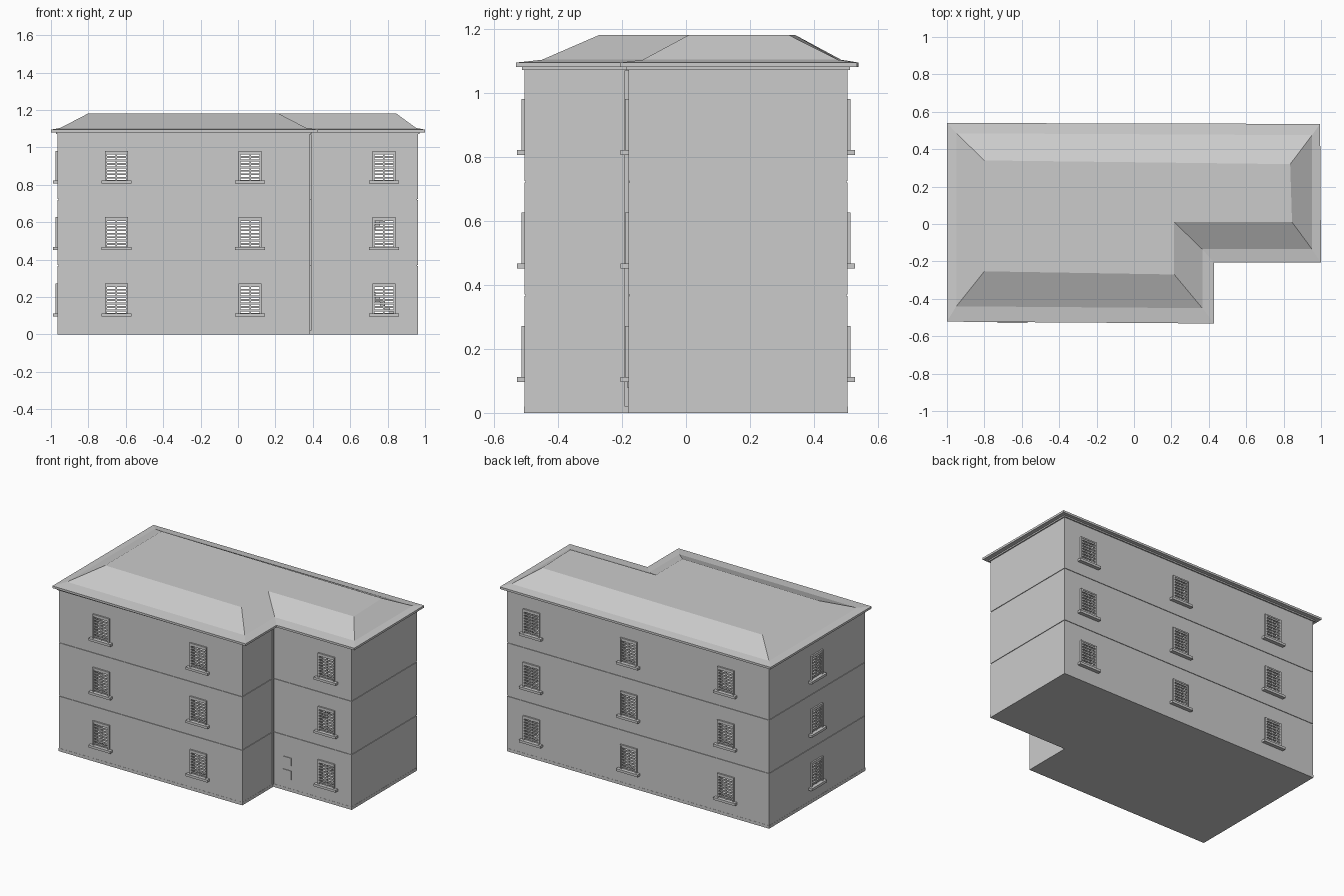
import bpy, bmesh, math
from mathutils import Matrix, Vector

cube = bpy.data.objects.get("Cube")
if cube:
    bpy.data.objects.remove(cube, do_unlink=True)

grey = bpy.data.materials.new("light grey")
grey.use_nodes = True
COLOUR = (0.6, 0.6, 0.6, 1)
grey.diffuse_color = COLOUR
grey.node_tree.nodes["Principled BSDF"].inputs["Base Color"].default_value = COLOUR


def finish(bm, name):
    bmesh.ops.recalc_face_normals(bm, faces=bm.faces)
    mesh = bpy.data.meshes.new(name)
    bm.to_mesh(mesh)
    bm.free()
    mesh.materials.append(grey)
    obj = bpy.data.objects.new(name, mesh)
    bpy.context.collection.objects.link(obj)
    return obj


def box(bm, lo, hi, place=Matrix()):
    lo, hi = Vector(lo), Vector(hi)
    size = hi - lo
    m = place @ Matrix.Translation((lo + hi) / 2) @ Matrix.Diagonal((*size, 1))
    bmesh.ops.create_cube(bm, size=1, matrix=m)


def l_shape(inset):
    """L-shaped outline of the house, moved inwards by inset."""
    i = inset
    return [(-.965 + i, -.505 + i), (.385 - i, -.505 + i), (.385 - i, -.18 + i),
            (.962 - i, -.18 + i), (.962 - i, .505 - i), (-.965 + i, .505 - i)]


def prism(bm, outline, z0, z1):
    low = [bm.verts.new((x, y, z0)) for x, y in outline]
    high = [bm.verts.new((x, y, z1)) for x, y in outline]
    bm.faces.new(low[::-1])
    bm.faces.new(high)
    bridge(bm, low, high)


def bridge(bm, a, b):
    for i in range(len(a)):
        j = (i + 1) % len(a)
        bm.faces.new((a[i], a[j], b[j], b[i]))


def cut(obj, cutter):
    """Subtract the cutter, bake the result and drop the cutter."""
    cutter.hide_render = True
    mod = obj.modifiers.new("cut", "BOOLEAN")
    mod.operation, mod.solver, mod.object = "DIFFERENCE", "EXACT", cutter
    bpy.context.view_layer.update()
    graph = bpy.context.evaluated_depsgraph_get()
    mesh = bpy.data.meshes.new_from_object(obj.evaluated_get(graph))
    obj.modifiers.clear()
    obj.data = mesh
    bpy.data.objects.remove(cutter, do_unlink=True)


# Window places: local x runs along the wall, local -y points outwards
STOREY, WALL = .355, .035
places = []
for x in (-.65, .065, .78):
    places.append(Matrix.Translation((x, -.18 if x > .4 else -.505, 0)))
    places.append(Matrix.Translation((x, .505, 0)) @ Matrix.Rotation(math.pi, 4, "Z"))
places.append(Matrix.Translation((-.965, .01, 0)) @ Matrix.Rotation(-math.pi / 2, 4, "Z"))

# Hollow storeys with window openings
for k in range(3):
    z = .015 + k * STOREY
    bm = bmesh.new()
    prism(bm, l_shape(0), z, z + STOREY - .005)
    walls = finish(bm, f"storey_walls_{k + 1}")
    bm = bmesh.new()
    prism(bm, l_shape(WALL), z - .1, z + .5)
    cut(walls, finish(bm, "room_cutter"))
    bm = bmesh.new()
    for p in places:
        box(bm, (-.052, -.1, z + .1), (.052, .1, z + .25), p)
    cut(walls, finish(bm, "window_cutter"))

# Floor slabs, set slightly back in the joints
bm = bmesh.new()
prism(bm, l_shape(-.001), 0, .02)
for k in (1, 2):
    prism(bm, l_shape(.004), k * STOREY + .006, k * STOREY + .018)
finish(bm, "floor_slabs")

# Window casings, sills and louvres
casing, sills, louvres = bmesh.new(), bmesh.new(), bmesh.new()
for k in range(3):
    z = .105 + k * STOREY
    for p in places:
        for side in (-1, 1):
            u = side * .056
            box(casing, (u - .005, -.010, z + .005), (u + .005, .012, z + .165), p)
        box(casing, (-.061, -.010, z + .158), (.061, .012, z + .167), p)
        box(casing, (-.004, -.004, z), (.004, .004, z + .16), p)
        box(sills, (-.08, -.024, z - .009), (.08, WALL, z + .007), p)
        for i in range(8):
            h = z + .018 + i * .0185
            box(louvres, (-.052, -.008, h), (.052, -.004, h + .010), p)
finish(casing, "window_casings")
finish(sills, "window_sills")
finish(louvres, "window_louvres")

# Stair flights behind the wing windows
bm = bmesh.new()
STEPS = 14
for k, way in ((0, -1), (1, 1)):
    for i in range(STEPS):
        x = .72 + way * (i - STEPS / 2) * .026
        z = .02 + k * STOREY + i * STOREY / STEPS
        box(bm, (x - .014, -.1, z), (x + .014, .06, z + .03))
finish(bm, "stairs")

# Meter hatches on the wing front
bm = bmesh.new()
for z0, z1 in ((.08, .14), (.175, .225)):
    box(bm, (.458, -.184, z0), (.52, -.17, z1))
finish(bm, "meter_hatches")

# Rain pipe in the inner corner
bm = bmesh.new()
box(bm, (.386, -.192, .02), (.392, -.178, 1.07))
finish(bm, "corner_strip")

# Cornice under the eaves
bm = bmesh.new()
prism(bm, l_shape(-.008), 1.072, 1.083)
finish(bm, "cornice")

# Hipped roof: eaves edge, gentle skirt, slopes and flat top
eaves = [(-1, -.522), (.428, -.532), (.428, -.207), (1, -.207), (.995, .535), (-1, .54)]
skirt = [(-.95, -.44), (.365, -.45), (.365, -.135), (.952, -.135), (.952, .475), (-.95, .485)]
crown = [(-.8, -.253), (.215, -.27), (.215, .01), (.845, .01), (.835, .32), (-.8, .34)]
bm = bmesh.new()
rings = [[bm.verts.new((x, y, z)) for x, y in ring]
         for ring, z in ((eaves, 1.081), (eaves, 1.095), (skirt, 1.104), (crown, 1.182))]
for a, b in zip(rings, rings[1:]):
    bridge(bm, a, b)
bm.faces.new(rings[0][::-1])
bm.faces.new(rings[-1])
finish(bm, "roof")
